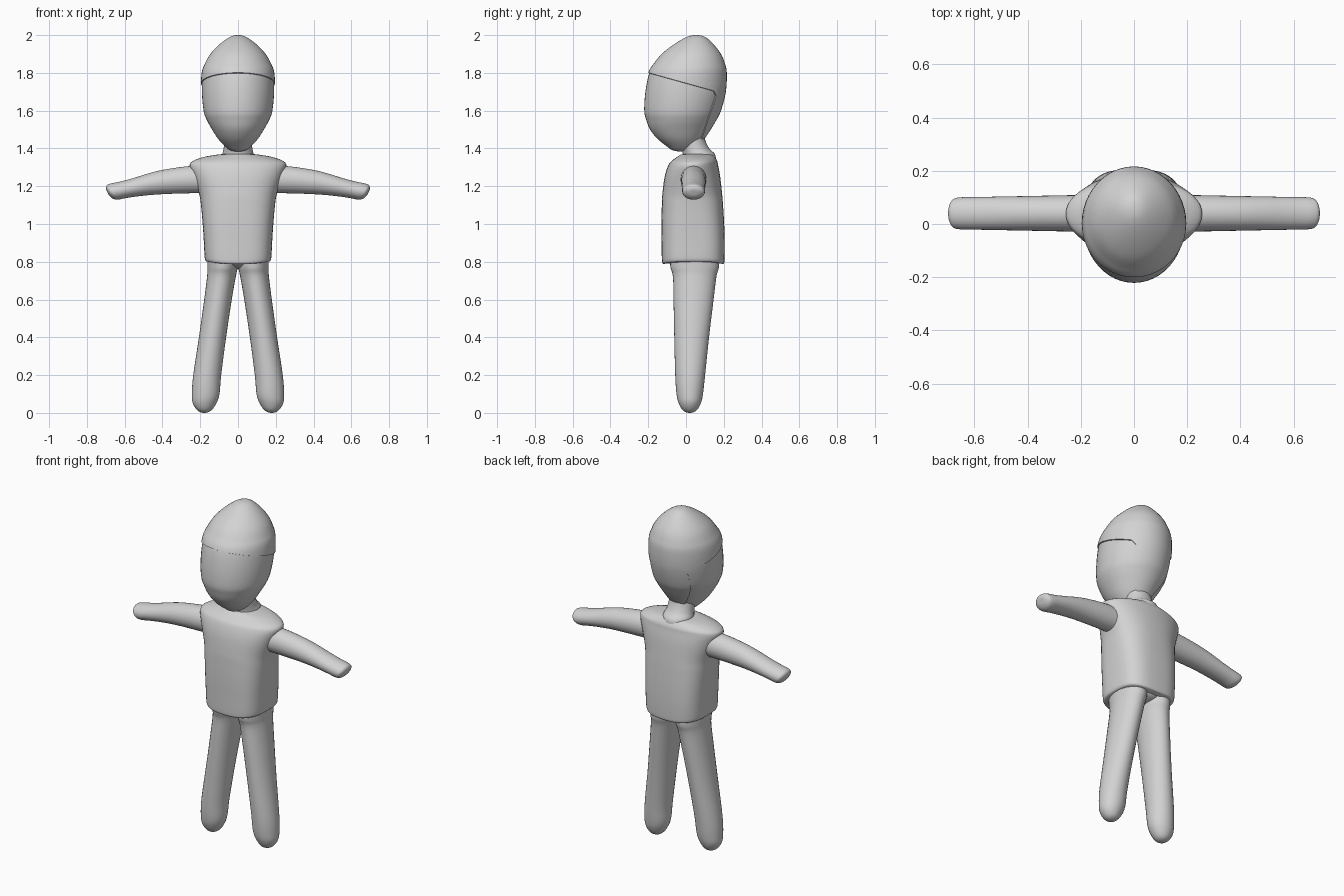
import bpy, bmesh, math
from mathutils import Vector

if "Cube" in bpy.data.objects:
    bpy.data.objects.remove(bpy.data.objects["Cube"])

grey = bpy.data.materials.new("plain_grey")
grey.diffuse_color = (0.65, 0.65, 0.65, 1)
grey.use_nodes = True
grey.node_tree.nodes["Principled BSDF"].inputs["Base Color"].default_value = grey.diffuse_color


def smooth_rings(rings, steps=5):
    """Spline through rings of (along, cu, cv, ru, rv, exponent)."""
    def beyond(a, b):
        if a[3] == 0:  # rounded pole: reflect through the axis
            return (b[0], 2 * a[1] - b[1], 2 * a[2] - b[2], -b[3], -b[4], b[5])
        return tuple(2 * p - q for p, q in zip(a, b))
    pts = [beyond(rings[0], rings[1])] + rings + [beyond(rings[-1], rings[-2])]
    out = []
    for i in range(1, len(pts) - 2):
        p0, p1, p2, p3 = pts[i - 1:i + 3]
        for s in range(steps):
            t = s / steps
            out.append([0.5 * (2 * b + (c - a) * t + (2 * a - 5 * b + 4 * c - d) * t ** 2
                               + (3 * b - a - 3 * c + d) * t ** 3)
                        for a, b, c, d in zip(p0, p1, p2, p3)])
    return out + [list(rings[-1])]


def loft(rings, axis="z", sides=48, shape=None):
    """Skin superellipse rings along an axis, closing both ends."""
    bm = bmesh.new()
    rings = [r if len(r) == 6 else r + (2.0,) for r in rings]
    loops = []
    for a, cu, cv, ru, rv, n in smooth_rings(rings):
        loop = []
        for k in range(sides):
            t = 2 * math.pi * k / sides
            c, s = math.cos(t), math.sin(t)
            u = cu + ru * math.copysign(abs(c) ** (2 / n), c)
            v = cv + rv * math.copysign(abs(s) ** (2 / n), s)
            co = Vector((u, v, a) if axis == "z" else (a, u, v))
            loop.append(bm.verts.new(shape(co) if shape else co))
        loops.append(loop)
    for lo, hi in zip(loops, loops[1:]):
        for k in range(sides):
            j = (k + 1) % sides
            bm.faces.new((lo[k], lo[j], hi[j], hi[k]))
    for loop, ring in ((loops[0], rings[0]), (loops[-1], rings[-1])):
        if ring[3] > 0:
            bm.faces.new(loop)
    bmesh.ops.remove_doubles(bm, verts=bm.verts[:], dist=1e-5)
    bmesh.ops.recalc_face_normals(bm, faces=bm.faces[:])
    return bm


def finish(bm, name, angle=40):
    mesh = bpy.data.meshes.new(name)
    bm.to_mesh(mesh)
    bm.free()
    mesh.materials.append(grey)
    ob = bpy.data.objects.new(name, mesh)
    bpy.context.collection.objects.link(ob)
    bpy.ops.object.select_all(action="DESELECT")
    ob.select_set(True)
    bpy.context.view_layer.objects.active = ob
    bpy.ops.object.shade_smooth_by_angle(angle=math.radians(angle))


# Head: egg shape leaning forward, narrow at the chin
head_rings = [(z, 0, cy, rx, ry) for z, cy, rx, ry in (
    (1.383, -.02, 0, 0), (1.39, -.02, .04, .05), (1.41, -.02, .068, .08),
    (1.45, -.03, .105, .12), (1.5, -.033, .137, .157), (1.55, -.028, .165, .182),
    (1.6, -.021, .182, .2), (1.7, -.005, .191, .21), (1.8, .008, .186, .202),
    (1.85, .019, .168, .181), (1.9, .029, .139, .149), (1.95, .042, .09, .097),
    (1.985, .053, .04, .045), (1.994, .055, 0, 0))]
finish(loft(head_rings), "head")

# Hair: thin shell over the head, with the face area cut out by three planes
hair = loft(head_rings)
hair.normal_update()
for v, n in [(v, v.normal.copy()) for v in hair.verts]:
    v.co += n * 0.006
planes = [(Vector((0, .267, .964)), Vector((0, -.195, 1.80))),
          (Vector((0, .948, -.318)), Vector((0, .159, 1.675))),
          (Vector((0, .883, .469)), Vector((0, .883, .469)) * .930)]
for no, co in planes:
    no.normalize()
    bmesh.ops.bisect_plane(hair, geom=hair.verts[:] + hair.edges[:] + hair.faces[:],
                           plane_co=co, plane_no=no)
face_area = [f for f in hair.faces
             if all((f.calc_center_median() - co).dot(no) < 0 for no, co in planes)]
bmesh.ops.delete(hair, geom=face_area, context="FACES")
rim = bmesh.ops.extrude_edge_only(hair, edges=[e for e in hair.edges if e.is_boundary])
for v in rim["geom"]:
    if isinstance(v, bmesh.types.BMVert):
        v.co = v.co.lerp(Vector((0, 0, 1.68)), 0.07)
bmesh.ops.recalc_face_normals(hair, faces=hair.faces[:])
finish(hair, "hair")

# Neck
finish(loft([(1.33, 0, .07, .09, .09), (1.37, 0, .068, .083, .085),
             (1.40, 0, .05, .076, .073), (1.45, 0, .035, .073, .065),
             (1.52, 0, .03, .07, .06)]), "neck")

# Shirt: boxy hem, widening to rounded shoulders
def hem_curve(co):
    co.z += 0.5 * co.x ** 2 * max(0, 1 - (co.z - .79) / .2)
    return co

finish(loft([(z, 0, cy, rx, ry, n) for z, cy, rx, ry, n in (
    (.787, .038, .167, .156, 3), (.793, .038, .173, .163, 3), (.815, .038, .177, .166, 3),
    (.9, .038, .181, .167, 3), (1.0, .036, .187, .166, 2.9), (1.1, .034, .196, .162, 2.7),
    (1.16, .033, .206, .158, 2.5), (1.25, .034, .236, .147, 2.3),
    (1.31, .038, .256, .132, 2.1), (1.335, .045, .235, .12, 2.1),
    (1.355, .053, .18, .1, 2), (1.367, .056, .11, .085, 2), (1.37, .056, .08, .07, 2))],
    shape=hem_curve), "shirt", 50)

# Hips joining the legs under the hem
finish(loft([(.762, 0, .045, 0, 0), (.768, 0, .045, .03, .05),
             (.785, 0, .045, .09, .1), (.815, 0, .042, .15, .125)]), "hips")

# Arms and legs, mirrored left and right
for side, label in ((-1, "left"), (1, "right")):
    def arm_shape(co):  # slanted hand end
        co.x += 0.5 * (co.z - 1.166) * min(1, max(0, (co.x - .55) / .12))
        co.x *= side
        return co

    def leg_shape(co):
        co.x *= side
        return co

    finish(loft([(x, .04, cz, ry, rz) for x, cz, ry, rz in (
        (.12, 1.235, .07, .07), (.25, 1.235, .068, .072), (.4, 1.222, .065, .064),
        (.5, 1.205, .063, .055), (.6, 1.182, .061, .045), (.65, 1.172, .06, .043),
        (.675, 1.168, .054, .036), (.688, 1.166, .03, .02), (.69, 1.166, 0, 0))],
        axis="x", sides=32, shape=arm_shape), label + "_arm")

    finish(loft([(0, .178, .02, 0, 0), (.012, .178, .02, .035, .035),
                 (.05, .177, .02, .062, .058), (.1, .171, .02, .073, .07),
                 (.2, .163, .022, .074, .079), (.4, .135, .03, .072, .092),
                 (.6, .106, .04, .073, .106), (.72, .088, .046, .076, .115),
                 (.77, .082, .046, .08, .128), (.83, .082, .044, .08, .13)],
                sides=32, shape=leg_shape), label + "_leg")
